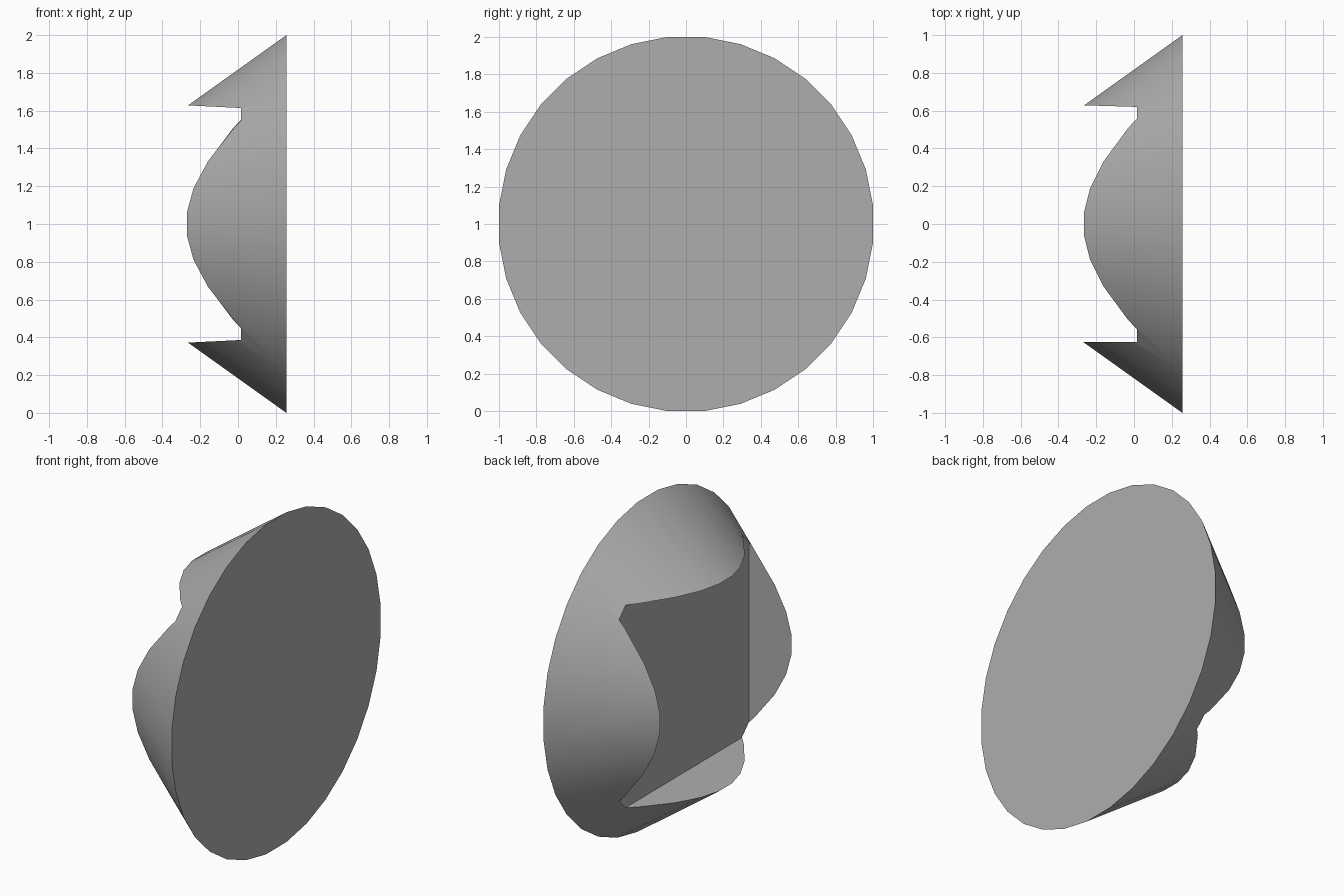
import bpy
import math

if "Cube" in bpy.data.objects:
    bpy.data.objects.remove(bpy.data.objects["Cube"], do_unlink=True)

# Single grey finish
grey = bpy.data.materials.new("plain grey")
grey.use_nodes = True
COLOR = (0.42, 0.42, 0.42, 1)
grey.diffuse_color = COLOR
grey.node_tree.nodes["Principled BSDF"].inputs["Base Color"].default_value = COLOR

SIDES = 32
BASE_X, FLOOR_X, OUT_X = 0.256, 0.015, -1.5
HEIGHT = 1.4
RADIUS = 1 / math.cos(math.pi / SIDES)

# Cone lying on its side, flat base towards +x, with flats on the axes
bpy.ops.mesh.primitive_cone_add(vertices=SIDES, radius1=RADIUS, radius2=0, depth=HEIGHT)
cone = bpy.context.object
cone.name = "notched_cone"
cone.data.materials.append(grey)
for v in cone.data.vertices:
    x, y, z = v.co
    turn = math.pi / SIDES
    across = x * math.cos(turn) - y * math.sin(turn)
    up = x * math.sin(turn) + y * math.cos(turn)
    v.co = (BASE_X - HEIGHT / 2 - z, across, up + 1)


def ring(x, flare):
    """Square opening at x, slightly wider towards the tip."""
    h, w = 0.614 + flare, 0.62 + flare * 0.6
    return [(x, -0.624, 1 - h), (x, w, 1 - h), (x, w, 1 + h), (x, -0.624, 1 + h)]


# Tapered square cutter that removes the tip and leaves four lobes
SLOPE = 0.05
mesh = bpy.data.meshes.new("square_cutter")
sides = [(i, (i + 1) % 4, (i + 1) % 4 + 4, i + 4) for i in range(4)]
mesh.from_pydata(ring(FLOOR_X, 0) + ring(OUT_X, SLOPE * (FLOOR_X - OUT_X)), [],
                 [(3, 2, 1, 0), (4, 5, 6, 7)] + sides)
mesh.materials.append(grey)
cutter = bpy.data.objects.new("square_cutter", mesh)
bpy.context.collection.objects.link(cutter)
cutter.hide_render = True

# Make the cutter's faces point outwards
bpy.ops.object.select_all(action="DESELECT")
cutter.select_set(True)
bpy.context.view_layer.objects.active = cutter
bpy.ops.object.mode_set(mode="EDIT")
bpy.ops.mesh.select_all(action="SELECT")
bpy.ops.mesh.normals_make_consistent(inside=False)
bpy.ops.object.mode_set(mode="OBJECT")

# Cut the square recess
bpy.ops.object.select_all(action="DESELECT")
cone.select_set(True)
bpy.context.view_layer.objects.active = cone
cut = cone.modifiers.new("square recess", "BOOLEAN")
cut.operation = "DIFFERENCE"
cut.solver = "EXACT"
cut.object = cutter
bpy.ops.object.modifier_apply(modifier=cut.name)
bpy.data.objects.remove(cutter, do_unlink=True)

# Smooth cone flanks, crisp rims
bpy.ops.object.shade_smooth_by_angle(angle=math.radians(30))
